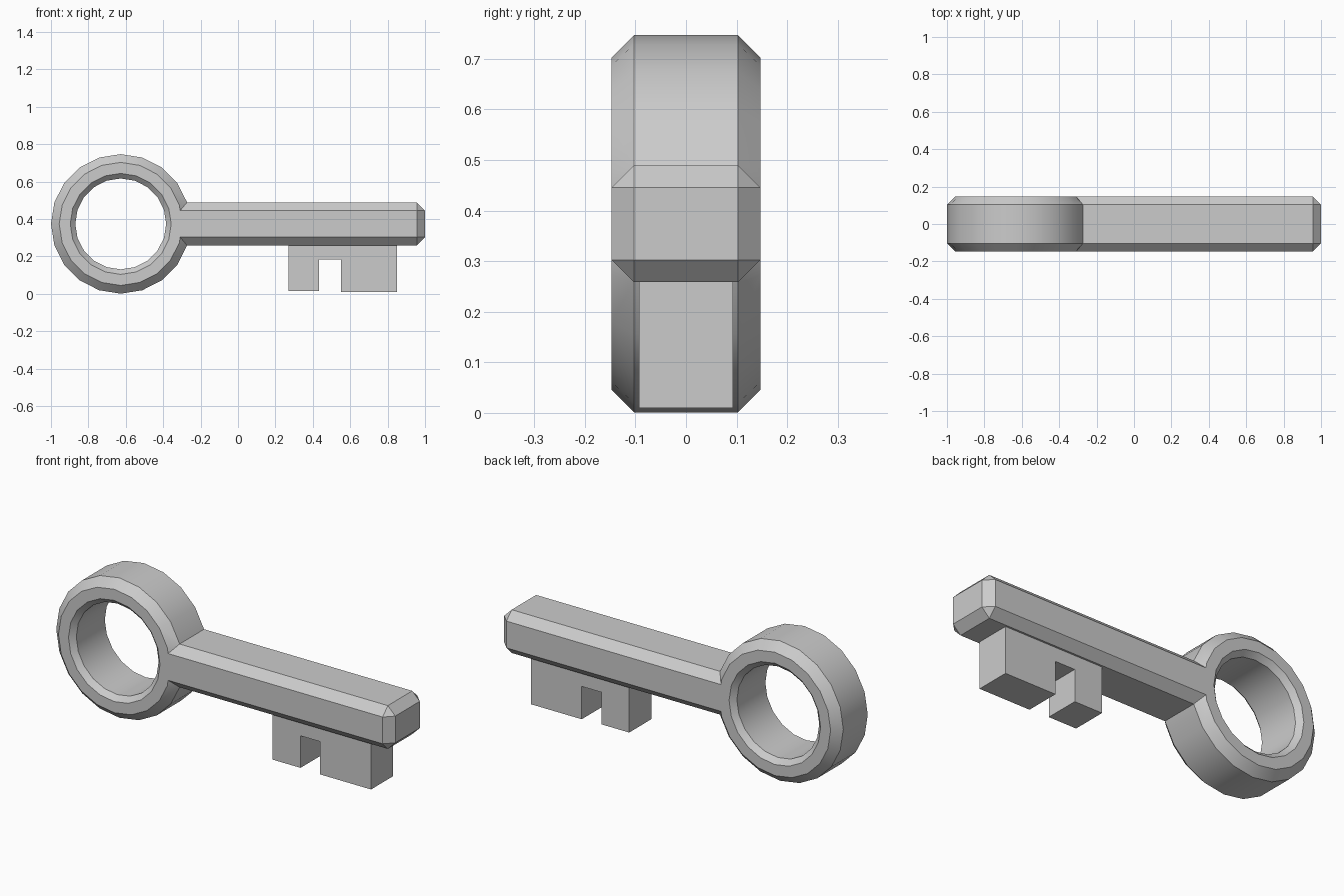
import bpy, bmesh, math
from mathutils import Vector

if "Cube" in bpy.data.objects:
    bpy.data.objects.remove(bpy.data.objects["Cube"])

CX, CZ = -0.627, 0.374      # ring centre
HALF, CH = 0.147, 0.044     # half thickness, chamfer


def make(name, bm):
    bmesh.ops.recalc_face_normals(bm, faces=bm.faces)
    mesh = bpy.data.meshes.new(name)
    bm.to_mesh(mesh)
    bm.free()
    ob = bpy.data.objects.new(name, mesh)
    bpy.context.collection.objects.link(ob)
    return ob


# Ring handle: chamfered section swept around the y axis in 20 steps
def ring():
    outer, inner, lip, n = 0.373, 0.243, 0.027, 20
    half_profile = [(inner, HALF - lip), (inner + lip, HALF),
                    (outer - CH, HALF), (outer, HALF - CH)]
    profile = half_profile + [(r, -y) for r, y in reversed(half_profile)]
    bm = bmesh.new()
    loops = []
    for i in range(n):
        a = 2 * math.pi * i / n
        loops.append([bm.verts.new((CX + r * math.cos(a), y, CZ + r * math.sin(a)))
                      for r, y in profile])
    m = len(profile)
    for i in range(n):
        p, q = loops[i], loops[(i + 1) % n]
        for j in range(m):
            k = (j + 1) % m
            bm.faces.new((p[j], p[k], q[k], q[j]))
    return make("ring_handle", bm)


# Shaft: box with every edge chamfered except those buried in the ring
def shaft():
    x0, x1, h = -0.345, 1.0, 0.1153
    bm = bmesh.new()
    bmesh.ops.create_cube(bm, size=1)
    for v in bm.verts:
        v.co = Vector(((x0 + x1) / 2 + v.co.x * (x1 - x0),
                       v.co.y * 2 * HALF, CZ + v.co.z * 2 * h))
    edges = [e for e in bm.edges if any(v.co.x > 0 for v in e.verts)]
    bmesh.ops.bevel(bm, geom=edges, offset=CH, offset_type='OFFSET',
                    segments=1, profile=0.5, affect='EDGES')
    return make("shaft", bm)


# Bit: notched profile extruded across the thickness
def bit():
    w = 0.093
    outline = [(0.27, 0.27), (0.27, 0.014), (0.434, 0.014), (0.434, 0.185),
               (0.55, 0.185), (0.55, 0.01), (0.85, 0.01), (0.85, 0.27)]
    bm = bmesh.new()
    face = bm.faces.new([bm.verts.new((x, -w, z)) for x, z in outline])
    ext = bmesh.ops.extrude_face_region(bm, geom=[face])
    bmesh.ops.translate(bm, vec=(0, 2 * w, 0),
                        verts=[g for g in ext["geom"] if isinstance(g, bmesh.types.BMVert)])
    return make("key_bit", bm)


handle, stem = ring(), shaft()
bit()

# Join ring and shaft into one clean body
mod = handle.modifiers.new("join_shaft", 'BOOLEAN')
mod.operation, mod.solver, mod.object = 'UNION', 'EXACT', stem
bpy.context.view_layer.objects.active = handle
handle.select_set(True)
bpy.ops.object.modifier_apply(modifier=mod.name)
bpy.data.objects.remove(stem)
handle.name = "ring_and_shaft"
bpy.ops.object.shade_smooth_by_angle(angle=math.radians(25))
